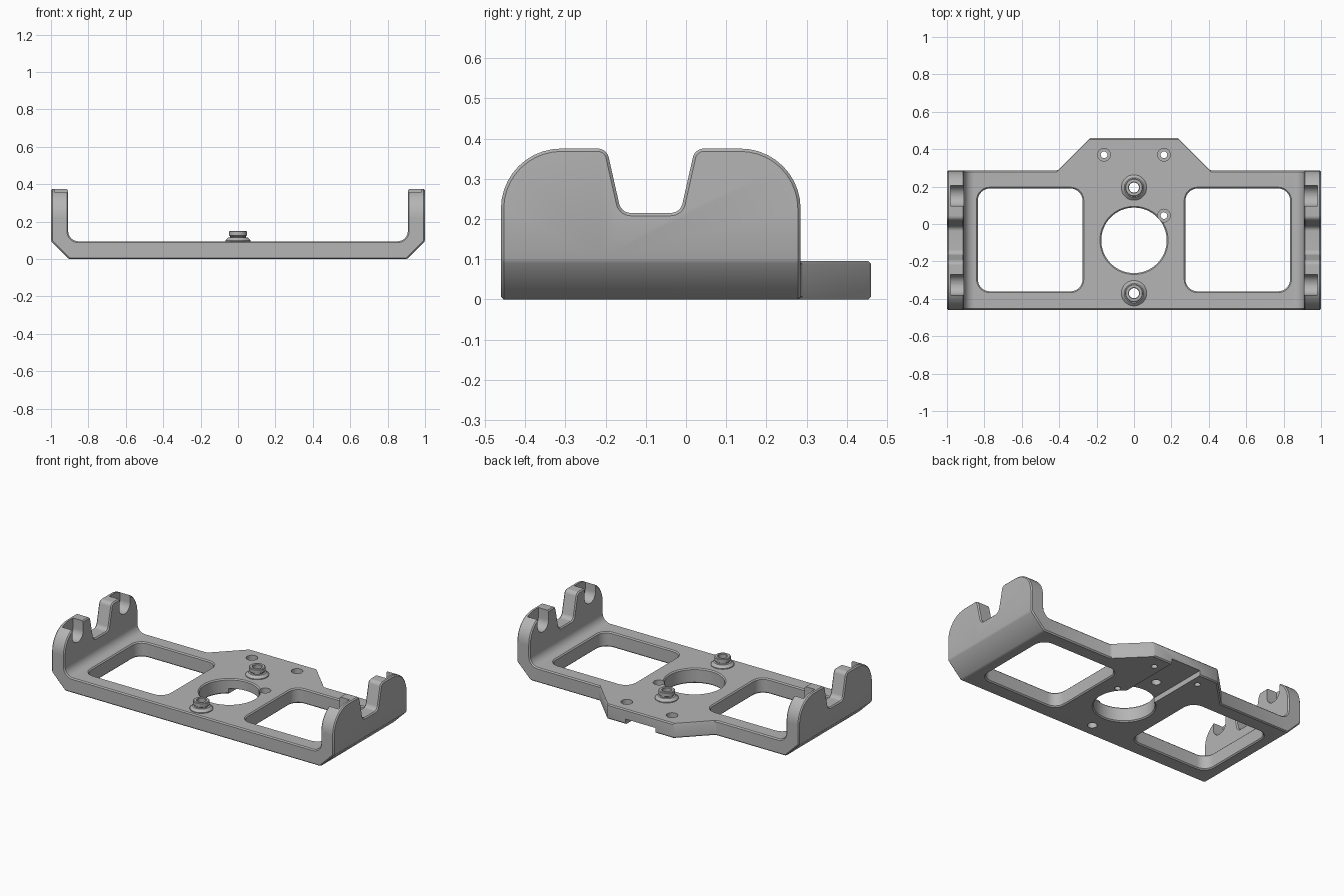
import bpy, bmesh
from math import cos, sin, pi
from mathutils import Vector, Matrix

cube = bpy.data.objects.get("Cube")
if cube:
    bpy.data.objects.remove(cube, do_unlink=True)

metal = bpy.data.materials.new("grey_metal")
metal.use_nodes = True
GREY = (0.46, 0.46, 0.46, 1)
metal.diffuse_color = GREY
metal.node_tree.nodes["Principled BSDF"].inputs["Base Color"].default_value = GREY


def rounded(points, steps=8):
    """Outline from (u, v, corner radius) points."""
    out = []
    n = len(points)
    for i, (u, v, r) in enumerate(points):
        p = Vector((u, v))
        if r == 0:
            out.append(p)
            continue
        a = (Vector(points[i - 1][:2]) - p).normalized()
        b = (Vector(points[(i + 1) % n][:2]) - p).normalized()
        half = a.angle(b) / 2
        c = p + (a + b).normalized() * r / sin(half)
        reach = (p - c).length * cos(half) / sin(half) * sin(half)
        t0 = p + a * reach - c
        t1 = p + b * reach - c
        sweep = t0.angle_signed(t1)
        for k in range(steps + 1):
            out.append(c + Matrix.Rotation(-sweep * k / steps, 2) @ t0)
    return out


def circle(cx, cy, r, n=48):
    return [Vector((cx + r * cos(2 * pi * k / n), cy + r * sin(2 * pi * k / n))) for k in range(n)]


def make(name, bm):
    bmesh.ops.recalc_face_normals(bm, faces=bm.faces)
    mesh = bpy.data.meshes.new(name)
    bm.to_mesh(mesh)
    bm.free()
    mesh.materials.append(metal)
    ob = bpy.data.objects.new(name, mesh)
    bpy.context.collection.objects.link(ob)
    return ob


def prism(name, outline, axis, lo, hi):
    """Extrude a flat outline along one axis."""
    place = {"x": lambda p, w: (w, p.x, p.y),
             "y": lambda p, w: (p.x, w, p.y),
             "z": lambda p, w: (p.x, p.y, w)}[axis]
    bm = bmesh.new()
    low = [bm.verts.new(place(p, lo)) for p in outline]
    high = [bm.verts.new(place(p, hi)) for p in outline]
    bm.faces.new(low)
    bm.faces.new(high)
    n = len(outline)
    for i in range(n):
        j = (i + 1) % n
        bm.faces.new((low[i], low[j], high[j], high[i]))
    return make(name, bm)


def lathe(name, ring, x, y, steps=32):
    """Revolve a closed (radius, height) ring about a vertical axis."""
    bm = bmesh.new()
    cols = [[bm.verts.new((x + r * cos(2 * pi * k / steps), y + r * sin(2 * pi * k / steps), z))
             for r, z in ring] for k in range(steps)]
    n = len(ring)
    for k in range(steps):
        a, b = cols[k], cols[(k + 1) % steps]
        for i in range(n):
            j = (i + 1) % n
            bm.faces.new((a[i], b[i], b[j], a[j]))
    return make(name, bm)


def apply(ob, mod):
    bpy.ops.object.select_all(action="DESELECT")
    bpy.context.view_layer.objects.active = ob
    ob.select_set(True)
    bpy.ops.object.modifier_apply(modifier=mod.name)


def combine(ob, cutter, operation="DIFFERENCE"):
    mod = ob.modifiers.new("cut", "BOOLEAN")
    mod.operation = operation
    mod.solver = "EXACT"
    mod.object = cutter
    apply(ob, mod)
    bpy.data.objects.remove(cutter, do_unlink=True)


FRONT, BACK, REAR = -0.46, 0.285, 0.46
THICK, MID = 0.095, -0.0875

# Cradle: U-shaped cross-section running front to back
right_half = [(0.905, 0, 0), (1, THICK, 0), (1, 0.5, 0), (0.908, 0.5, 0), (0.908, THICK, 0.055)]
section = right_half + [(-x, z, r) for x, z, r in reversed(right_half)]
body = prism("bracket_body", rounded(section), "y", -0.6, 0.6)

# Plan outline with the rear tab
half_plan = [(1, FRONT), (1, BACK), (0.41, BACK), (0.235, REAR)]
plan = half_plan + [(-x, y) for x, y in reversed(half_plan)]
combine(body, prism("plan", [Vector(p) for p in plan], "z", -0.2, 0.7), "INTERSECT")

# Side outline: rounded ears with a notch between them
half_side = [(0.6, -0.2, 0), (0.6, 0.225, 0), (BACK, 0.225, 0), (BACK, 0.375, 0.1495),
             (0.022, 0.375, 0.028), (-0.014, 0.215, 0.03)]
side = half_side + [(2 * MID - y, z, r) for y, z, r in reversed(half_side)]
combine(body, prism("side", rounded(side, 10), "x", -1.3, 1.3), "INTERSECT")

# Two windows and the central bore
for s in (-1, 1):
    corners = [(0.275, -0.36), (0.835, -0.36), (0.835, 0.19), (0.275, 0.19)]
    window = [(s * x, y, 0.065) for x, y in corners]
    combine(body, prism("window", rounded(window), "z", -0.2, 0.2))
combine(body, prism("bore", circle(0, MID, 0.175, 64), "z", -0.2, 0.2))

# Small chamfer on all sharp edges
bm = bmesh.new()
bm.from_mesh(body.data)
bmesh.ops.remove_doubles(bm, verts=bm.verts, dist=0.0005)
bm.to_mesh(body.data)
bm.free()
bevel = body.modifiers.new("chamfer", "BEVEL")
bevel.width = 0.007
bevel.segments = 1
bevel.limit_method = "ANGLE"
bevel.angle_limit = 0.6
bevel.use_clamp_overlap = False
apply(body, bevel)

# Blind slots in the inner faces of the ears
for y in (0.15, 2 * MID - 0.15):
    slot = rounded([(y - 0.055, 0.26, 0.054), (y + 0.055, 0.26, 0.054),
                    (y + 0.055, 0.5, 0), (y - 0.055, 0.5, 0)])
    for s in (-1, 1):
        combine(body, prism("slot", slot, "x", s * 0.85, s * 0.98))

# Channel under the plate, open at the rear
channel = [Vector(p) for p in ((-0.105, MID), (0.105, MID), (0.105, 0.6), (-0.105, 0.6))]
combine(body, prism("channel", channel, "z", -0.1, 0.033))

# Counterbored screw holes
for x, y in ((-0.16, 0.37), (0.16, 0.37), (0.16, 0.045)):
    combine(body, prism("screw_hole", circle(x, y, 0.018, 24), "z", -0.1, 0.2))
    combine(body, prism("counterbore", circle(x, y, 0.034, 32), "z", 0.06, 0.2))

# Flanged bushings over through holes
ring = [(0.027, 0.08), (0.068, 0.08), (0.068, 0.1), (0.052, 0.115), (0.042, 0.116),
        (0.042, 0.122), (0.048, 0.126), (0.048, 0.147), (0.044, 0.15), (0.03, 0.15), (0.027, 0.147)]
parts = [body]
for name, y in (("front_bushing", -0.37), ("rear_bushing", 0.195)):
    combine(body, prism("bushing_hole", circle(0, y, 0.028, 32), "z", -0.1, 0.2))
    parts.append(lathe(name, ring, 0, y))

# Smooth curved faces, keep edges sharp
bpy.ops.object.select_all(action="DESELECT")
for ob in parts:
    ob.select_set(True)
bpy.context.view_layer.objects.active = body
bpy.ops.object.shade_smooth_by_angle(angle=0.45)
